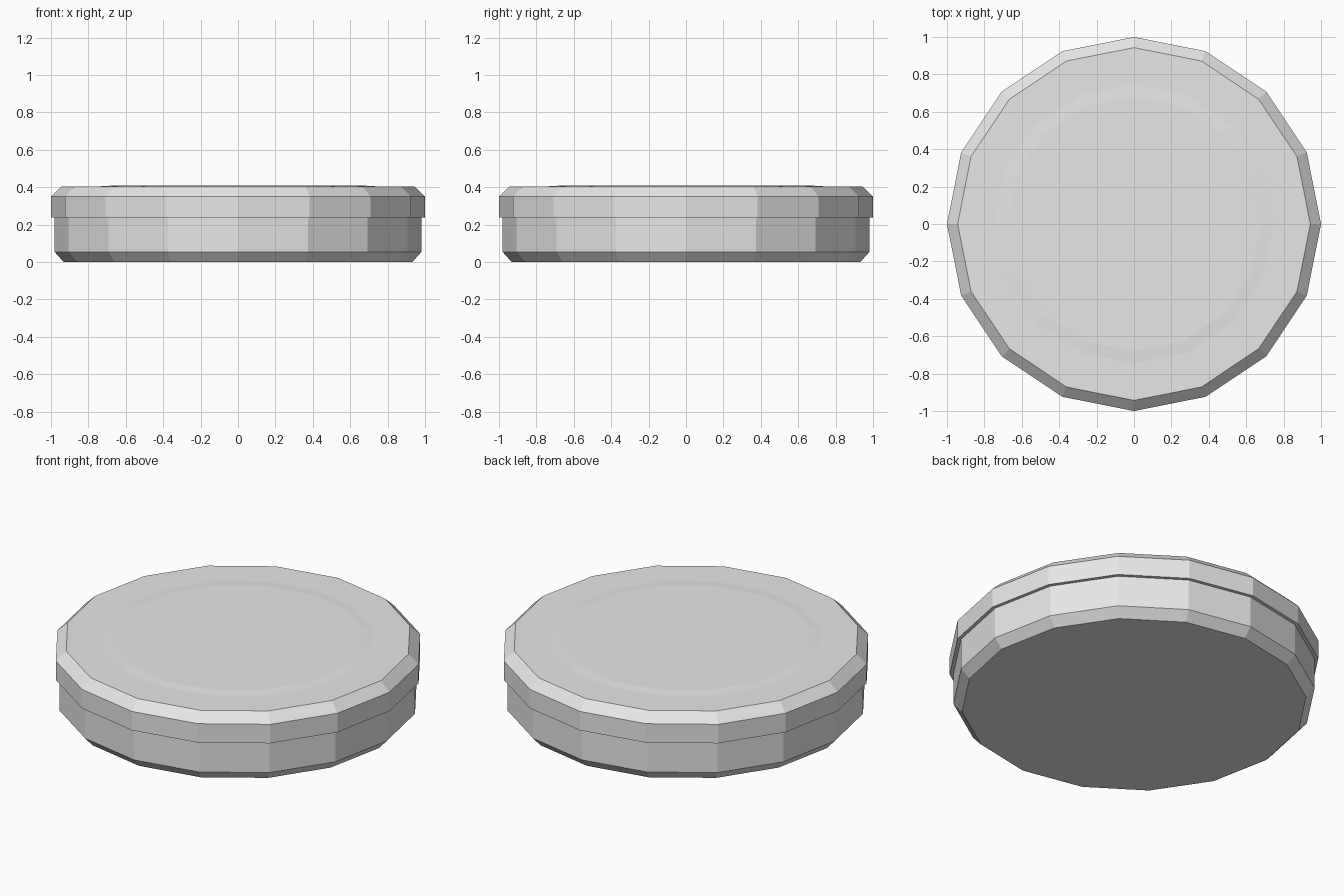
import bpy
import bmesh
from math import cos, sin, tau

SIDES = 16

cube = bpy.data.objects.get("Cube")
if cube:
    bpy.data.objects.remove(cube, do_unlink=True)

# Single plain metal colour
metal = bpy.data.materials.new("light_grey_metal")
metal.use_nodes = True
metal.diffuse_color = (0.8, 0.8, 0.8, 1)
metal.node_tree.nodes["Principled BSDF"].inputs["Base Color"].default_value = (0.8, 0.8, 0.8, 1)


def lathe(name, profile, cap_start=False, cap_end=False):
    """Revolve (radius, height) points, listed bottom to top, into a faceted shell."""
    bm = bmesh.new()
    angles = [tau * i / SIDES for i in range(SIDES)]
    rings = [[bm.verts.new((r * cos(a), r * sin(a), z)) for a in angles]
             for r, z in profile]
    for low, high in zip(rings, rings[1:]):
        for i in range(SIDES):
            j = (i + 1) % SIDES
            bm.faces.new((low[i], low[j], high[j], high[i]))
    if cap_start:
        bm.faces.new(rings[0][::-1])
    if cap_end:
        bm.faces.new(rings[-1])
    mesh = bpy.data.meshes.new(name)
    bm.to_mesh(mesh)
    bm.free()
    mesh.materials.append(metal)
    obj = bpy.data.objects.new(name, mesh)
    bpy.context.collection.objects.link(obj)
    return obj


# Tin body with chamfered base
lathe("tin_body", [(0.933, 0), (0.98, 0.053), (0.98, 0.237)], cap_start=True)

# Overhanging lid with chamfered rim and a faintly raised centre panel
lathe("tin_lid", [(0.98, 0.237), (1, 0.237), (1, 0.35), (0.943, 0.404),
                  (0.745, 0.404), (0.68, 0.408)], cap_end=True)
